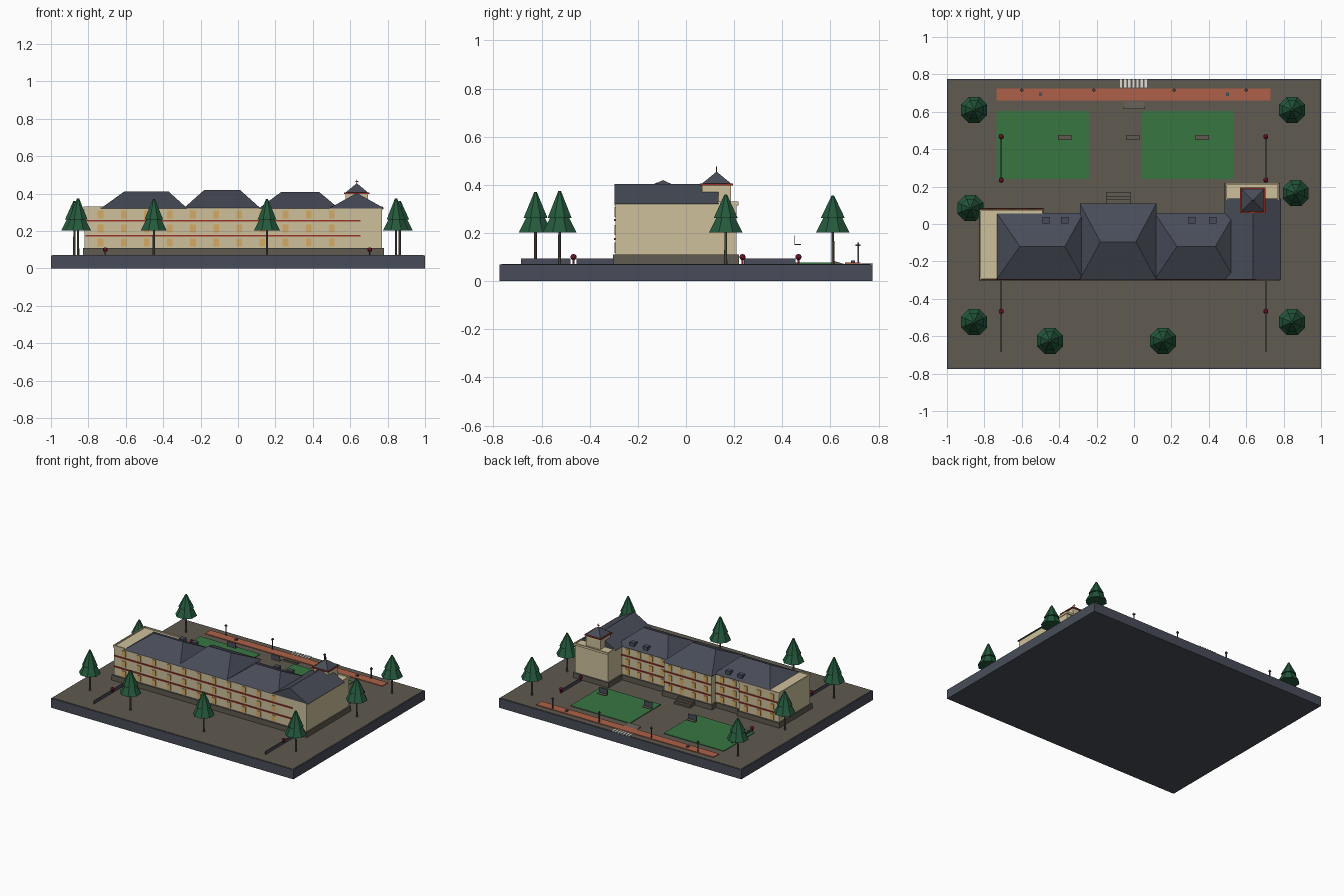
import bpy
import bmesh
from math import pi
from mathutils import Matrix

cube = bpy.data.objects.get("Cube")
if cube:
    bpy.data.objects.remove(cube, do_unlink=True)


def material(name, r, g, b):
    m = bpy.data.materials.new(name)
    m.diffuse_color = (r, g, b, 1)
    m.use_nodes = True
    node = m.node_tree.nodes["Principled BSDF"]
    node.inputs["Base Color"].default_value = (r, g, b, 1)
    node.inputs["Roughness"].default_value = 0.9
    return m


slate = material("slate", 0.065, 0.073, 0.098)
paving = material("paving", 0.115, 0.102, 0.08)
plaster = material("plaster", 0.62, 0.53, 0.33)
grass = material("grass", 0.04, 0.18, 0.055)
brick = material("brick", 0.42, 0.12, 0.065)
leaf = material("leaf green", 0.018, 0.10, 0.045)
amber = material("amber window", 0.66, 0.40, 0.13)
red = material("trim red", 0.32, 0.035, 0.02)
maroon = material("maroon", 0.18, 0.008, 0.03)
white = material("off white", 0.75, 0.73, 0.68)


def finish(name, bm, mat):
    bmesh.ops.recalc_face_normals(bm, faces=bm.faces)
    mesh = bpy.data.meshes.new(name)
    bm.to_mesh(mesh)
    bm.free()
    mesh.materials.append(mat)
    obj = bpy.data.objects.new(name, mesh)
    bpy.context.collection.objects.link(obj)
    return obj


def add_box(bm, x0, x1, y0, y1, z0, z1):
    size = Matrix.Diagonal((x1 - x0, y1 - y0, z1 - z0, 1))
    place = Matrix.Translation(((x0 + x1) / 2, (y0 + y1) / 2, (z0 + z1) / 2))
    bmesh.ops.create_cube(bm, size=1, matrix=place @ size)


def boxes(name, mat, *items):
    bm = bmesh.new()
    for item in items:
        add_box(bm, *item)
    return finish(name, bm, mat)


def hip_roof(name, x0, x1, y0, y1, z0, z1, ridge_a, ridge_b):
    """Roof over a rectangle, rising to the ridge between two (x, y) points."""
    bm = bmesh.new()
    c = [bm.verts.new(p) for p in ((x0, y0, z0), (x1, y0, z0), (x1, y1, z0), (x0, y1, z0))]
    a, b = (bm.verts.new((*p, z1)) for p in (ridge_a, ridge_b))
    bm.faces.new(c)
    if ridge_a[1] == ridge_b[1]:
        faces = ((c[0], c[1], b, a), (c[1], c[2], b), (c[2], c[3], a, b), (c[3], c[0], a))
    else:
        faces = ((c[0], c[1], a), (c[1], c[2], b, a), (c[2], c[3], b), (c[3], c[0], a, b))
    for f in faces:
        bm.faces.new(f)
    return finish(name, bm, slate)


def add_cone(bm, x, y, z0, z1, r0, r1, sides=8):
    bmesh.ops.create_cone(bm, cap_ends=True, segments=sides, radius1=r0, radius2=r1, depth=z1 - z0,
                          matrix=Matrix.Translation((x, y, (z0 + z1) / 2)) @ Matrix.Rotation(pi / 8, 4, "Z"))


# Site: slab, paving, lawns, brick path, crossing
G = 0.072
EAVE = 0.325
boxes("base_slab", slate, (-1, 1, -0.775, 0.775, 0, 0.07))
boxes("paving", paving, (-0.992, 0.992, -0.767, 0.767, 0.069, G))
boxes("lawns", grass, (-0.735, -0.24, 0.24, 0.605, 0.07, 0.077), (0.04, 0.53, 0.24, 0.605, 0.07, 0.077))
boxes("brick_path", brick, (-0.735, 0.73, 0.66, 0.725, 0.07, 0.077))
boxes("crossing_stripes", white,
      *[(x, x + 0.012, 0.73, 0.774, 0.07, 0.076) for x in [-0.075 + 0.022 * i for i in range(7)]])
boxes("path_hatches", slate, *[(x - 0.008, x + 0.008, 0.685, 0.702, 0.07, 0.085) for x in (-0.5, 0.5)])
ramp = boxes("path_ramp", paving, (-0.055, 0.055, 0.615, 0.655, 0.07, 0.084))
for v in ramp.data.vertices:
    if v.co.y > 0.64:
        v.co.z = min(v.co.z, G)

# Building: plinth and wall blocks
blocks = [(-0.82, -0.49, -0.292, 0.075), (-0.49, -0.28, -0.292, 0.05), (-0.28, 0.11, -0.292, 0.10),
          (0.11, 0.495, -0.292, 0.05), (0.495, 0.77, -0.292, 0.21)]
boxes("plinth", paving, *[(a - 0.01, b + 0.01, c - 0.012, d + 0.01, 0.07, 0.11) for a, b, c, d in blocks])
boxes("walls", plaster, *[(*b, 0.10, EAVE - 0.003) for b in blocks])
boxes("entrance_steps", paving,
      *[(-0.15, -0.02, 0.10, 0.17 - 0.02 * i, 0.07, 0.083 + 0.01 * i) for i in range(3)])

# Parapets round the flat roofs
rim = 0.008
boxes("west_parapet", plaster, (-0.825, -0.825 + rim, -0.296, 0.078, 0.315, 0.331),
      (-0.825, -0.49, 0.07, 0.078, 0.315, 0.331), (-0.825, -0.735, -0.296, -0.288, 0.315, 0.331))
boxes("tower_block_parapet", plaster, (0.49, 0.775, 0.21, 0.218, 0.315, 0.331),
      (0.49, 0.498, 0.13, 0.218, 0.315, 0.331), (0.767, 0.775, 0.13, 0.218, 0.315, 0.331))

# Roofs
hip_roof("west_roof", -0.735, -0.27, -0.297, 0.06, 0.32, 0.41, (-0.61, -0.12), (-0.37, -0.12))
hip_roof("centre_roof", -0.29, 0.12, -0.299, 0.11, 0.322, 0.42, (-0.18, -0.095), (0.01, -0.095))
hip_roof("east_roof", 0.11, 0.54, -0.297, 0.06, 0.32, 0.408, (0.23, -0.12), (0.435, -0.12))
hip_roof("gable_roof", 0.485, 0.785, -0.298, 0.135, 0.32, 0.403, (0.635, -0.298), (0.635, 0.135))
skylights = (-0.47, -0.37, 0.31, 0.42)
boxes("skylights", slate, *[(x - 0.02, x + 0.02, 0.003, 0.037, 0.33, 0.358) for x in skylights])

# Tower with trimmed eaves, pyramid cap and finial
TX, TY = 0.635, 0.127
boxes("tower", plaster, (TX - 0.06, TX + 0.06, TY - 0.06, TY + 0.06, 0.30, 0.40))
boxes("tower_eaves", red, (TX - 0.068, TX + 0.068, TY - 0.068, TY + 0.068, 0.397, 0.405))
hip_roof("tower_cap", TX - 0.061, TX + 0.061, TY - 0.061, TY + 0.061, 0.405, 0.455,
         (TX - 0.001, TY), (TX + 0.001, TY))
boxes("finial", red, (TX - 0.002, TX + 0.002, TY - 0.002, TY + 0.002, 0.45, 0.476),
      (TX - 0.008, TX + 0.008, TY - 0.002, TY + 0.002, 0.463, 0.467))

# Windows and red storey bands, front and back
rows = (0.118, 0.192, 0.267)
bands = (0.17, 0.25)
panes, strips = [], []
for i in range(11):
    x = -0.735 + 0.1236 * i
    panes += [(x - 0.015, x + 0.015, -0.297, -0.29, z, z + 0.042) for z in rows]
strips += [(-0.815, 0.655, -0.299, -0.29, z, z + 0.009) for z in bands]
for x0, x1, _, y in blocks[:4]:
    count = round((x1 - x0) / 0.1)
    for i in range(count):
        x = x0 + (i + 0.5) * (x1 - x0) / count
        panes += [(x - 0.015, x + 0.015, y - 0.002, y + 0.005, z, z + 0.042) for z in rows]
    strips += [(x0, x1, y - 0.002, y + 0.007, z, z + 0.009) for z in bands]
boxes("windows", amber, *panes)
boxes("storey_bands", red, *strips)

# Low fences with round maroon markers
fences, posts, markers = [], [], bmesh.new()
for x in (-0.71, 0.705):
    for y0, y1 in ((-0.685, -0.48), (-0.455, -0.3), (0.24, 0.455)):
        fences.append((x - 0.003, x + 0.003, y0, y1, 0.07, 0.095))
    for y in (-0.467, 0.235, 0.467):
        posts.append((x - 0.004, x + 0.004, y - 0.004, y + 0.004, 0.07, 0.095))
        bmesh.ops.create_icosphere(markers, subdivisions=2, radius=0.013,
                                   matrix=Matrix.Translation((x, y, 0.1)))
boxes("fences", slate, *fences)
boxes("marker_posts", maroon, *posts)
finish("marker_balls", markers, maroon)

# Raised benches and lamp posts
bench_x = (-0.37, -0.005, 0.365)
boxes("bench_seats", paving, *[(x - 0.035, x + 0.035, 0.453, 0.477, 0.15, 0.154) for x in bench_x])
boxes("bench_backs", slate, *[(x - 0.035, x + 0.035, 0.45, 0.453, 0.15, 0.19) for x in bench_x])
lamps = []
for x in (-0.6, -0.215, 0.215, 0.6):
    lamps += [(x - 0.003, x + 0.003, 0.712, 0.718, 0.07, 0.16),
              (x - 0.01, x + 0.01, 0.712, 0.718, 0.147, 0.152),
              (x - 0.003, x + 0.003, 0.705, 0.725, 0.147, 0.152)]
boxes("lamp_posts", slate, *lamps)

# Trees: thin trunk and two stacked eight-sided crowns
trees = [(-0.855, 0.61, 0.355), (0.845, 0.61, 0.355), (-0.875, 0.085, 0.36), (0.865, 0.165, 0.36),
         (-0.855, -0.525, 0.375), (0.845, -0.525, 0.375), (-0.45, -0.625, 0.37), (0.155, -0.625, 0.37)]
trunks, crowns = bmesh.new(), bmesh.new()
for x, y, top in trees:
    add_cone(trunks, x, y, 0.07, 0.22, 0.007, 0.006)
    add_cone(crowns, x, y, 0.203, 0.29, 0.075, 0.028)
    add_cone(crowns, x, y, 0.262, top, 0.054, 0.006)
finish("tree_trunks", trunks, paving)
finish("tree_crowns", crowns, leaf)
